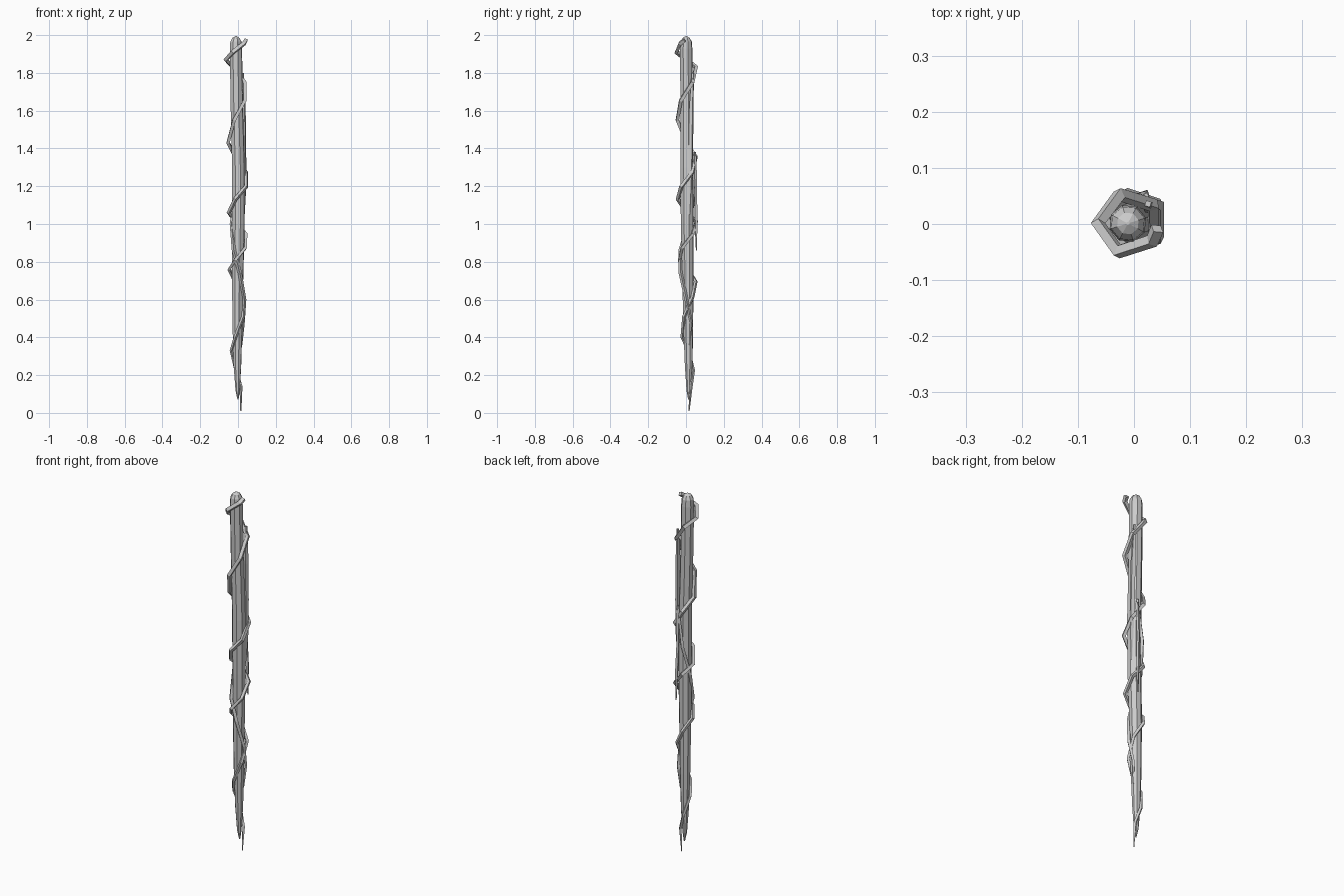
import bpy, bmesh, math


def lerp_table(table, t):
    """Linear lookup in rows of (key, values...)."""
    for a, b in zip(table, table[1:]):
        if t <= b[0]:
            f = max(0, (t - a[0]) / (b[0] - a[0]))
            return [p + (q - p) * f for p, q in zip(a[1:], b[1:])]
    return list(table[-1][1:])


def tube(name, pts, bevel_res=0):
    """Faceted tapered strand through points (x, y, z, radius)."""
    cu = bpy.data.curves.new(name, 'CURVE')
    cu.dimensions = '3D'
    cu.bevel_depth = 1.0
    cu.bevel_resolution = bevel_res
    cu.use_fill_caps = True
    sp = cu.splines.new('POLY')
    sp.points.add(len(pts) - 1)
    sp.use_smooth = False
    for p, (x, y, z, r) in zip(sp.points, pts):
        p.co = (x, y, z, 1)
        p.radius = r
    ob = bpy.data.objects.new(name, cu)
    bpy.context.collection.objects.link(ob)
    return ob


# Shaft profile: z, centre x, centre y, radius
SHAFT = [(0.07, 0.000, 0.014, 0.003), (0.12, -0.002, 0.014, 0.012),
         (0.25, -0.003, 0.014, 0.021), (0.45, -0.003, 0.012, 0.027),
         (0.70, -0.002, 0.010, 0.031), (1.00, 0.002, 0.006, 0.035),
         (1.30, 0.002, 0.004, 0.035), (1.60, -0.006, 0.003, 0.034),
         (1.93, -0.011, 0.001, 0.034), (1.965, -0.011, 0.001, 0.031),
         (1.985, -0.011, 0.001, 0.020), (1.995, -0.011, 0.001, 0.003)]

# Tapered eight-sided shaft with a domed top
SIDES = 8
bm = bmesh.new()
rings = []
for z, cx, cy, r in SHAFT:
    rings.append([bm.verts.new((cx + r * math.cos(math.tau * i / SIDES + 0.3),
                                cy + r * math.sin(math.tau * i / SIDES + 0.3), z))
                  for i in range(SIDES)])
for a, b in zip(rings, rings[1:]):
    for i in range(SIDES):
        j = (i + 1) % SIDES
        bm.faces.new((a[i], a[j], b[j], b[i]))
bm.faces.new(rings[0][::-1])
bm.faces.new(rings[-1])
me = bpy.data.meshes.new("shaft")
bm.to_mesh(me)
bm.free()
bpy.context.collection.objects.link(bpy.data.objects.new("shaft", me))

# Main vine: height reached at each quarter turn, starting at the right side
QUARTERS = [0.10, 0.20, 0.33, 0.42, 0.57, 0.68, 0.76, 0.82, 0.91, 1.00, 1.06,
            1.15, 1.23, 1.34, 1.43, 1.58, 1.70, 1.82, 1.87, 1.92, 1.98]
turns = [(90 * i, z) for i, z in enumerate(QUARTERS)]
# z, distance from shaft axis, strand radius
WRAP = [(0.1, 0.020, 0.008), (0.33, 0.032, 0.009), (0.7, 0.044, 0.010),
        (1.0, 0.051, 0.011), (1.5, 0.051, 0.012), (1.88, 0.054, 0.013),
        (2.0, 0.053, 0.013)]
vine = [(0.015, 0.016, 0.01, 0.003)]
for deg in list(range(36, 1800, 72)) + [1790]:
    z = lerp_table(turns, deg)[0]
    cx, cy, _ = lerp_table(SHAFT, z)
    d, r = lerp_table(WRAP, z)
    a = math.radians(deg)
    vine.append((cx + d * math.cos(a), cy + d * math.sin(a), z, r))
tube("main_vine", vine)

# Thinner vine winding the other way down the lower half
tube("counter_vine", [
    (0.018, 0.046, 1.38, 0.007), (-0.012, 0.048, 1.16, 0.010),
    (-0.034, 0.012, 1.00, 0.010), (-0.022, -0.029, 0.86, 0.011),
    (0.010, -0.028, 0.74, 0.011), (0.034, 0.002, 0.60, 0.010),
    (0.028, 0.028, 0.48, 0.008), (0.020, 0.020, 0.36, 0.003)])

# Straight strands clinging to the back right of the shaft
tube("upper_strand", [(0.025, 0.036, 1.80, 0.007), (0.029, 0.028, 1.60, 0.013),
                      (0.032, 0.026, 1.40, 0.013), (0.034, 0.022, 1.20, 0.011),
                      (0.032, 0.018, 1.05, 0.004)])
tube("hanging_strand", [(0.020, 0.048, 1.36, 0.009), (0.014, 0.051, 1.18, 0.008),
                        (0.020, 0.053, 1.02, 0.009), (0.022, 0.055, 0.86, 0.003)])
